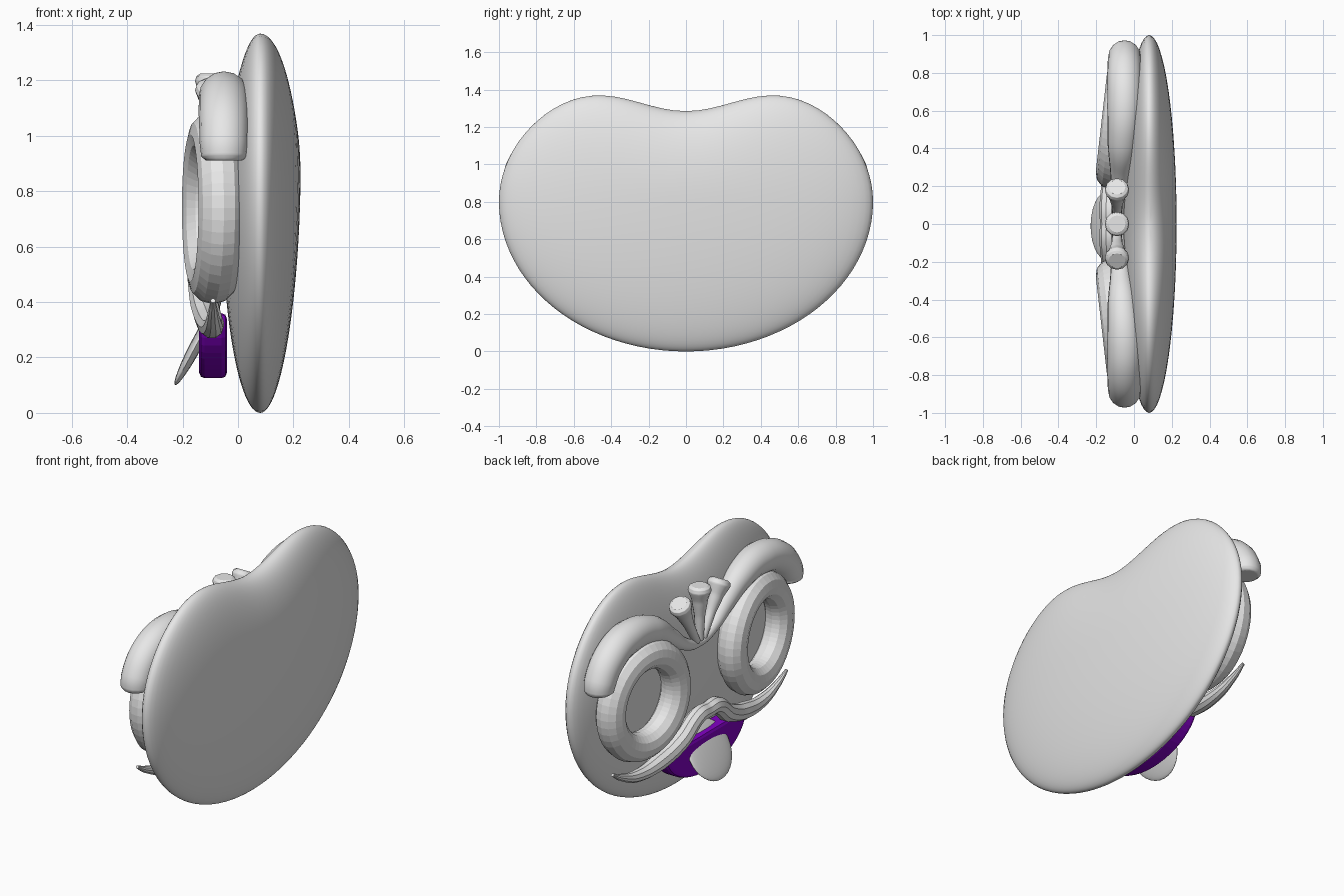
import bpy, bmesh, math
from mathutils import Matrix, Vector

cube = bpy.data.objects.get("Cube")
if cube:
    bpy.data.objects.remove(cube, do_unlink=True)


def material(name, rgb):
    mat = bpy.data.materials.new(name)
    mat.use_nodes = True
    mat.diffuse_color = (*rgb, 1)
    mat.node_tree.nodes["Principled BSDF"].inputs["Base Color"].default_value = (*rgb, 1)
    return mat


grey = material("light grey", (0.8, 0.8, 0.8))
purple = material("purple", (0.22, 0.0, 0.55))


def finish(obj, mat, angle=None):
    """Assign the colour and, if an angle is given, smooth the shading."""
    obj.data.materials.clear()
    obj.data.materials.append(mat)
    bpy.ops.object.select_all(action='DESELECT')
    obj.select_set(True)
    bpy.context.view_layer.objects.active = obj
    if angle:
        bpy.ops.object.shade_smooth_by_angle(angle=math.radians(angle))
    return obj


def mesh_object(name, bm):
    mesh = bpy.data.meshes.new(name)
    bmesh.ops.recalc_face_normals(bm, faces=bm.faces)
    bm.to_mesh(mesh)
    bm.free()
    obj = bpy.data.objects.new(name, mesh)
    bpy.context.collection.objects.link(obj)
    return obj


def tube(name, points, mat, angle=50, sides=4):
    """Swept round tube through (x, y, z, radius) points."""
    curve = bpy.data.curves.new(name, 'CURVE')
    curve.dimensions = '3D'
    curve.bevel_depth = 1
    curve.bevel_resolution = sides
    curve.resolution_u = 8
    curve.use_fill_caps = True
    spline = curve.splines.new('BEZIER')
    spline.bezier_points.add(len(points) - 1)
    for p, (x, y, z, r) in zip(spline.bezier_points, points):
        p.co = (x, y, z)
        p.radius = r
        p.handle_left_type = p.handle_right_type = 'AUTO'
    obj = bpy.data.objects.new(name, curve)
    bpy.context.collection.objects.link(obj)
    bpy.ops.object.select_all(action='DESELECT')
    obj.select_set(True)
    bpy.context.view_layer.objects.active = obj
    bpy.ops.object.convert(target='MESH')
    return finish(bpy.context.view_layer.objects.active, mat, angle)


def mirrored(half):
    """Extend a half path, listed from the centre outwards, to both sides."""
    return [(x, -y, z, r) for x, y, z, r in reversed(half[1:])] + half


# Head: a flattened sphere with a bean outline
bm = bmesh.new()
bmesh.ops.create_uvsphere(bm, u_segments=64, v_segments=48, radius=1)
for v in bm.verts:
    x, y, z = v.co
    depth = 0.145 + 0.015 * z if x > 0 else 0.14 - 0.02 * max(z, 0)
    height = 0.725 - 0.24 * math.exp(-(y / 0.45) ** 2) if z > 0 else 0.8
    v.co = (0.08 + x * depth, y, 0.8 + z * height)
finish(mesh_object("head", bm), grey, 60)

# Eye rings, turned slightly outwards
for side, label in ((1, "left"), (-1, "right")):
    bpy.ops.mesh.primitive_torus_add(
        major_segments=48, minor_segments=12, major_radius=0.265, minor_radius=0.083,
        location=(-0.09, side * 0.53, 0.74))
    ring = bpy.context.object
    ring.name = label + "_eye_ring"
    ring.matrix_world = (Matrix.Translation((-0.09, side * 0.53, 0.74))
                         @ Matrix.Rotation(-side * math.radians(6.5), 4, 'Z')
                         @ Matrix.Rotation(math.pi / 2, 4, 'Y'))
    finish(ring, grey)

# Brow: one tapered tube across both eyes
tube("brow", mirrored([
    (-0.08, 0, 0.88, 0.025), (-0.08, 0.13, 0.92, 0.035), (-0.07, 0.26, 1.01, 0.055),
    (-0.06, 0.42, 1.11, 0.08), (-0.05, 0.62, 1.14, 0.092), (-0.05, 0.79, 1.08, 0.092),
    (-0.05, 0.88, 0.97, 0.088), (-0.05, 0.89, 0.925, 0.083), (-0.05, 0.89, 0.91, 0.065)]),
    grey, sides=6)

# Moustache with thin upturned tips
tube("moustache", mirrored([
    (-0.135, 0, 0.49, 0.045), (-0.135, 0.08, 0.49, 0.048), (-0.12, 0.22, 0.39, 0.052),
    (-0.1, 0.4, 0.325, 0.05), (-0.09, 0.6, 0.315, 0.035), (-0.09, 0.74, 0.36, 0.02),
    (-0.09, 0.82, 0.405, 0.009)]), grey, angle=30, sides=3)

# Hair tufts: three trumpets fanning out from the brow centre
for name, spread, top in (("left", 0.19, 1.18), ("middle", 0, 1.215), ("right", -0.19, 1.18)):
    base, tip = Vector((-0.09, spread * 0.15, 0.9)), Vector((-0.09, spread, top))
    steps = ((0, 0.022), (0.45, 0.03), (0.75, 0.045), (0.94, 0.065), (1.0, 0.06), (1.03, 0.045))
    tube(name + "_hair_tuft", [(*base.lerp(tip, t), r) for t, r in steps], grey)

# Mouth: half an ellipse with thickness and a soft rim
bm = bmesh.new()
arc = [math.pi + math.pi * i / 24 for i in range(25)]
face = bm.faces.new([bm.verts.new((-0.14, 0.38 * math.cos(a), 0.36 + 0.235 * math.sin(a)))
                     for a in arc])
back = bmesh.ops.extrude_face_region(bm, geom=[face])["geom"]
bmesh.ops.translate(bm, vec=(0.1, 0, 0), verts=[g for g in back if isinstance(g, bmesh.types.BMVert)])
mouth = finish(mesh_object("mouth", bm), purple)
bevel = mouth.modifiers.new("soft_rim", 'BEVEL')
bevel.width = 0.02
bevel.segments = 2
bevel.limit_method = 'ANGLE'

# Tongue: a thin oval hanging forwards
bm = bmesh.new()
bmesh.ops.create_uvsphere(bm, u_segments=32, v_segments=16, radius=1)
place = (Matrix.Translation((-0.145, -0.01, 0.255)) @ Matrix.Rotation(math.radians(28), 4, 'Y')
         @ Matrix.Diagonal((0.022, 0.18, 0.175, 1)))
bmesh.ops.transform(bm, matrix=place, verts=bm.verts)
finish(mesh_object("tongue", bm), grey, 60)
